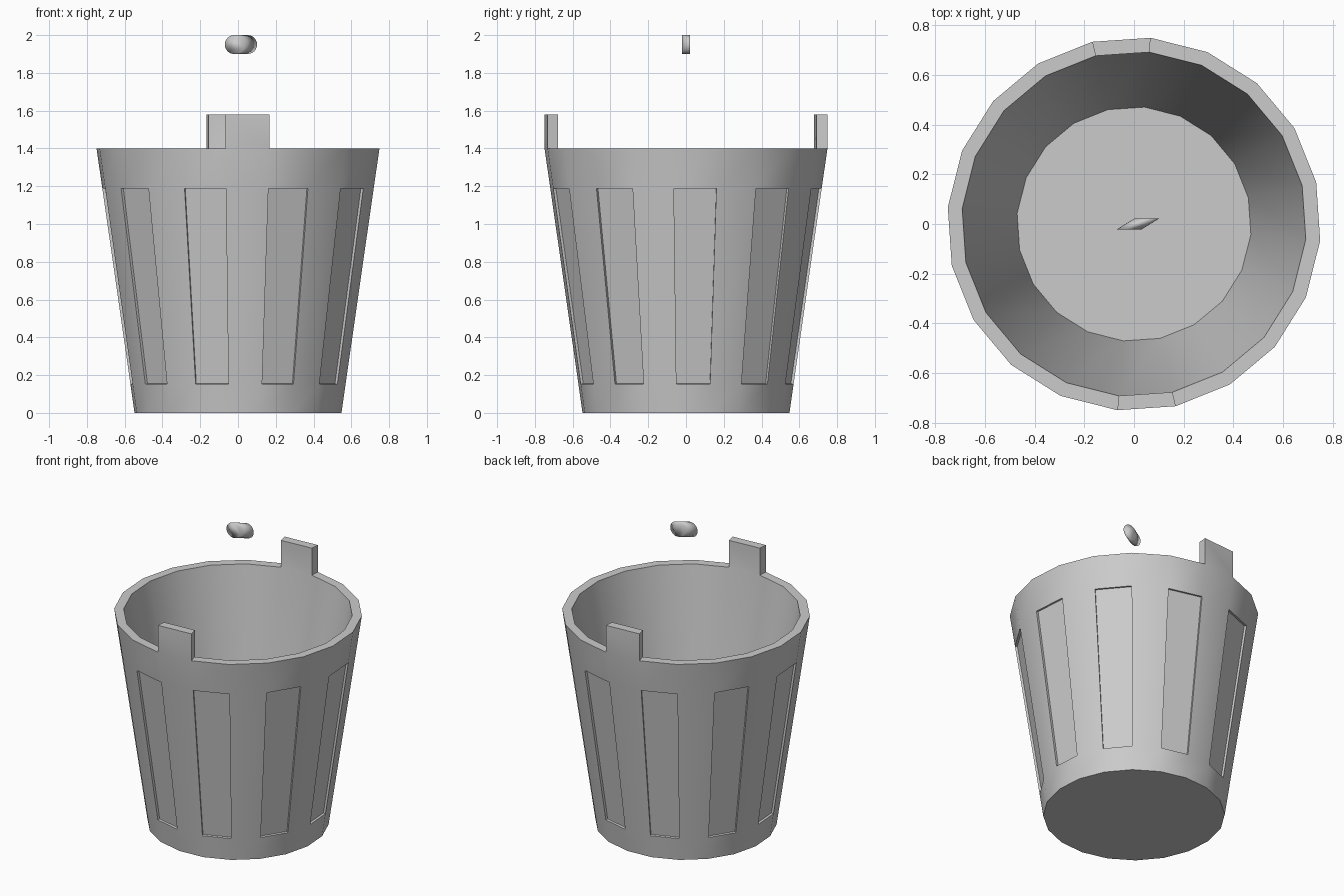
import bpy, bmesh, math
from mathutils import Vector

if "Cube" in bpy.data.objects:
    bpy.data.objects.remove(bpy.data.objects["Cube"])

SIDES = 20
OFFSET = math.radians(-5.1)


def ring(bm, radius, z, n=SIDES, offset=OFFSET):
    return [bm.verts.new((radius * math.cos(offset + i * math.tau / n),
                          radius * math.sin(offset + i * math.tau / n), z)) for i in range(n)]


def bridge(bm, a, b):
    n = len(a)
    return [bm.faces.new((a[i], a[(i + 1) % n], b[(i + 1) % n], b[i])) for i in range(n)]


def finish(bm, name):
    bmesh.ops.recalc_face_normals(bm, faces=bm.faces[:])
    mesh = bpy.data.meshes.new(name)
    bm.to_mesh(mesh)
    bm.free()
    obj = bpy.data.objects.new(name, mesh)
    bpy.context.collection.objects.link(obj)
    bpy.ops.object.select_all(action='DESELECT')
    obj.select_set(True)
    bpy.context.view_layer.objects.active = obj
    return obj


# Bucket body: outer wall, rim, inner wall and floor
bm = bmesh.new()
profile = [(0.55, 0), (0.572, 0.153), (0.721, 1.187), (0.752, 1.4), (0.694, 1.4), (0.472, 0.06)]
rings = [ring(bm, r, z) for r, z in profile]
bands = [bridge(bm, a, b) for a, b in zip(rings, rings[1:])]
bm.faces.new(rings[0][::-1])
bm.faces.new(rings[-1])
bm.normal_update()

# Recessed staves on every other side
for f in bmesh.ops.extrude_discrete_faces(bm, faces=bands[1][::2])['faces']:
    bmesh.ops.translate(bm, verts=f.verts[:], vec=-f.normal * 0.015)

# Handle tabs raised from the front and back of the rim
for f in bmesh.ops.extrude_discrete_faces(bm, faces=[bands[3][5], bands[3][15]])['faces']:
    bmesh.ops.translate(bm, verts=f.verts[:], vec=Vector((0, 0, 0.18)))

finish(bm, "bucket")
bpy.ops.object.shade_smooth_by_angle(angle=math.radians(30))

# Slanted handle grip floating above the bucket
bm = bmesh.new()
ends = []
for x, y in ((-0.02, -0.022), (0.051, 0.022)):
    loop = ring(bm, 0.05, 0, 24, 0)
    for v in loop:
        v.co = Vector((x + v.co.x, y, 1.95 + v.co.y))
    ends.append(loop)
    bm.faces.new(loop)
bridge(bm, *ends)
finish(bm, "handle_grip")
bpy.ops.object.shade_smooth()
